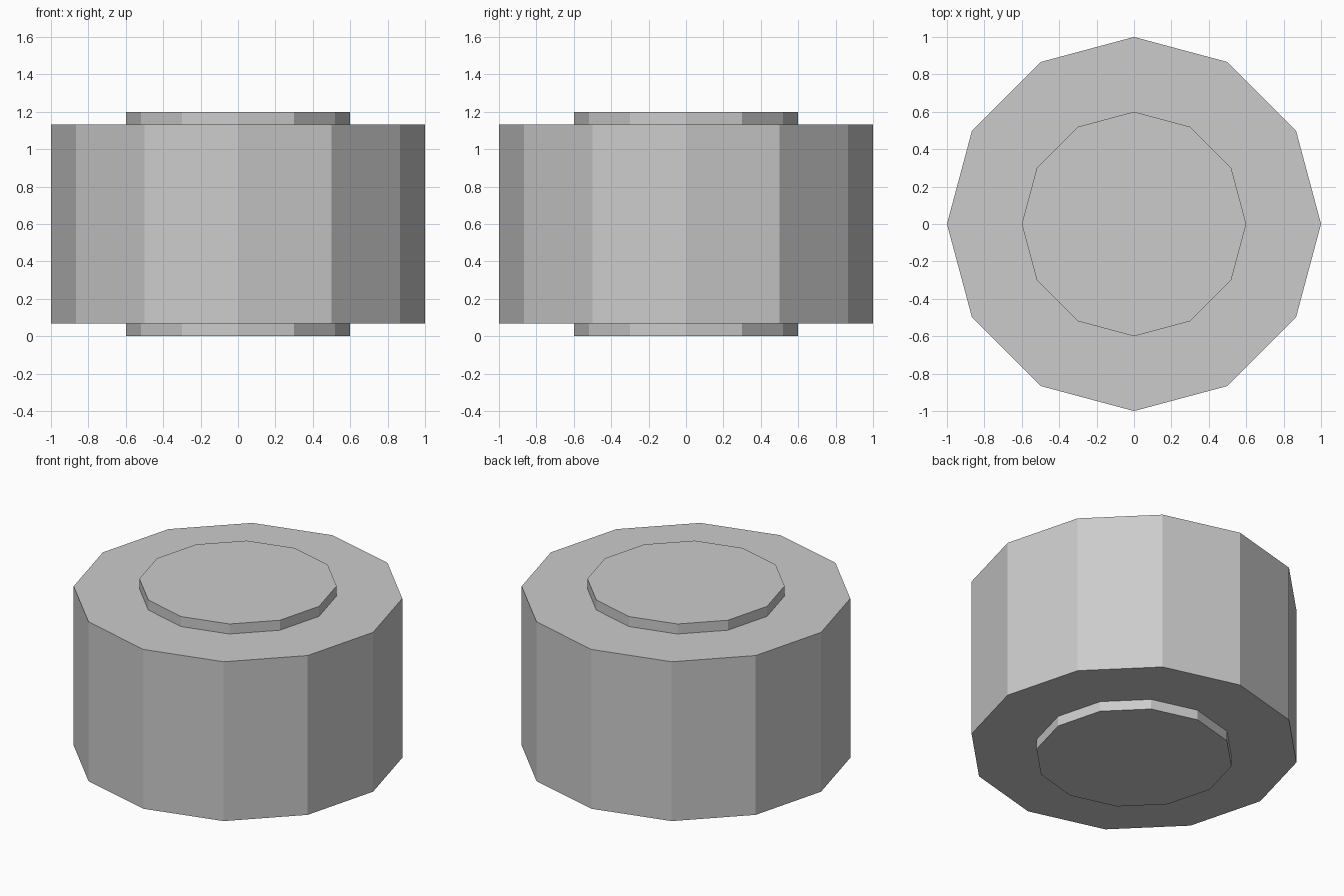
import bpy

if "Cube" in bpy.data.objects:
    bpy.data.objects.remove(bpy.data.objects["Cube"])

# One grey for the whole piece
grey = bpy.data.materials.new("light_grey")
grey.diffuse_color = (0.6, 0.6, 0.6, 1.0)
grey.use_nodes = True
grey.node_tree.nodes["Principled BSDF"].inputs["Base Color"].default_value = grey.diffuse_color


def drum(name, radius, z0, z1):
    """Flat-sided twelve-sided drum with corners on the x and y axes."""
    bpy.ops.mesh.primitive_cylinder_add(
        vertices=12, radius=radius, depth=z1 - z0, location=(0, 0, (z0 + z1) / 2))
    obj = bpy.context.object
    obj.name = name
    obj.data.materials.append(grey)
    return obj


# Wide body, with a narrower hub showing at both ends
body = drum("wheel_body", 1.0, 0.067, 1.133)
hub = drum("hub", 0.6, 0.0, 1.2)
